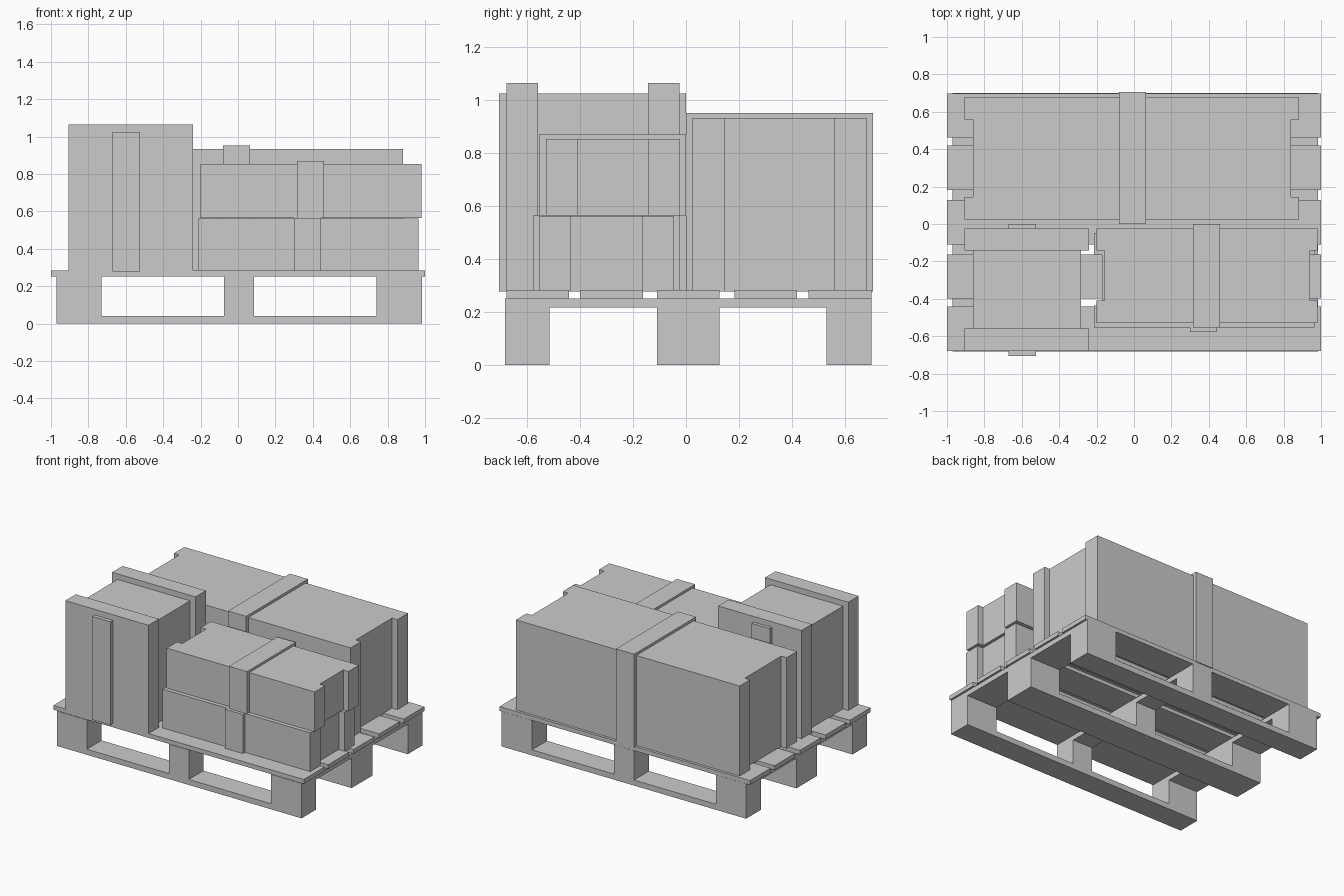
import bpy, bmesh

if "Cube" in bpy.data.objects:
    bpy.data.objects.remove(bpy.data.objects["Cube"])


def prism(name, outline, z0, z1):
    """Extrude a closed plan outline (x, y) from z0 to z1."""
    bm = bmesh.new()
    base = bm.faces.new([bm.verts.new((x, y, z0)) for x, y in outline])
    top = bmesh.ops.extrude_face_region(bm, geom=[base])["geom"]
    for v in top:
        if isinstance(v, bmesh.types.BMVert):
            v.co.z = z1
    bmesh.ops.recalc_face_normals(bm, faces=bm.faces)
    me = bpy.data.meshes.new(name)
    bm.to_mesh(me)
    bm.free()
    ob = bpy.data.objects.new(name, me)
    bpy.context.collection.objects.link(ob)
    return ob


def block(name, x0, x1, y0, y1, z0, z1):
    return prism(name, [(x0, y0), (x1, y0), (x1, y1), (x0, y1)], z0, z1)


def notched(name, x0, x1, y0, y1, z0, z1, flange, depth=0.043):
    """Crate with a full-height recess in each end (H-shaped plan)."""
    a, b = y0 + flange, y1 - flange
    l, r = x0 + depth, x1 - depth
    return prism(name, [(x0, y0), (x1, y0), (x1, a), (r, a), (r, b), (x1, b),
                        (x1, y1), (x0, y1), (x0, b), (l, b), (l, a), (x0, a)], z0, z1)


# Pallet: three skids, three spacer blocks on each, cross boards and deck slats
BLOCKS_X = [(-0.97, -0.73), (-0.075, 0.085), (0.74, 0.985)]
SKIDS_Y = [(-0.682, -0.515), (-0.11, 0.127), (0.53, 0.70)]
for i, (y0, y1) in enumerate(SKIDS_Y):
    block(f"pallet_skid_{i}", -0.97, 0.985, y0, y1, 0, 0.04)
    for j, (x0, x1) in enumerate(BLOCKS_X):
        block(f"pallet_block_{i}_{j}", x0, x1, y0, y1, 0.04, 0.217)
for j, (x0, x1) in enumerate(BLOCKS_X):
    block(f"pallet_cross_board_{j}", x0, x1, -0.682, 0.70, 0.217, 0.252)
for i, y0 in enumerate([-0.678, -0.399, -0.109, 0.183, 0.463]):
    block(f"pallet_slat_{i}", -1, 1, y0, y0 + 0.236, 0.252, 0.283)

# Large rear crate and its strap
notched("rear_crate", -0.905, 0.882, 0.025, 0.68, 0.278, 0.933, 0.12)
block("rear_crate_strap", -0.08, 0.065, 0.0, 0.705, 0.278, 0.952)

# Tall crate: core between two raised side panels, with a strap
block("tall_crate_core", -0.862, -0.284, -0.56, -0.14, 0.278, 1.025)
for name, y0 in (("front", -0.678), ("back", -0.143)):
    block(f"tall_crate_{name}_panel", -0.905, -0.24, y0, y0 + 0.119, 0.278, 1.065)
block("tall_crate_strap", -0.67, -0.525, -0.705, 0.0, 0.278, 1.024)

# Two stacked small crates with straps
notched("lower_small_crate", -0.215, 0.965, -0.554, -0.048, 0.278, 0.563, 0.118, 0.044)
block("lower_small_strap", 0.30, 0.445, -0.578, -0.025, 0.278, 0.565)
notched("upper_small_crate", -0.2, 0.982, -0.528, -0.023, 0.565, 0.853, 0.118, 0.042)
block("upper_small_strap", 0.315, 0.46, -0.554, 0.0, 0.565, 0.87)
